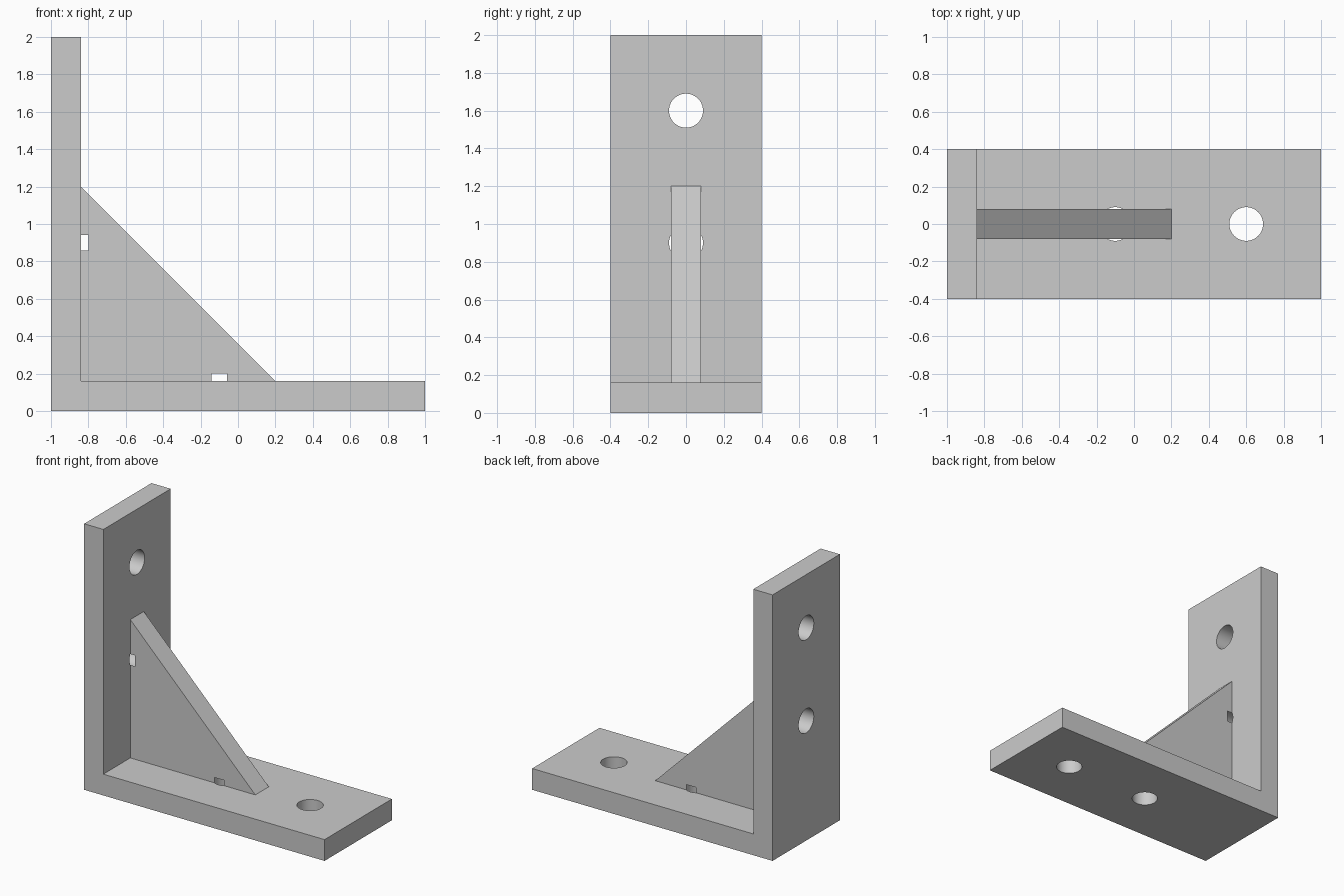
import bpy, bmesh, math
from mathutils import Matrix

cube = bpy.data.objects.get("Cube")
if cube:
    bpy.data.objects.remove(cube, do_unlink=True)

grey = bpy.data.materials.new("plain_grey")
grey.use_nodes = True
GREY = (0.6, 0.6, 0.6, 1)
grey.diffuse_color = GREY
grey.node_tree.nodes["Principled BSDF"].inputs["Base Color"].default_value = GREY


def make_object(name, bm):
    bmesh.ops.recalc_face_normals(bm, faces=bm.faces)
    mesh = bpy.data.meshes.new(name)
    bm.to_mesh(mesh)
    bm.free()
    mesh.materials.append(grey)
    ob = bpy.data.objects.new(name, mesh)
    bpy.context.collection.objects.link(ob)
    return ob


def prism(name, profile, width):
    """Extrude an x-z profile along y, centred on y = 0."""
    bm = bmesh.new()
    face = bm.faces.new([bm.verts.new((x, -width / 2, z)) for x, z in profile])
    side = bmesh.ops.extrude_face_region(bm, geom=[face])["geom"]
    verts = [v for v in side if isinstance(v, bmesh.types.BMVert)]
    bmesh.ops.translate(bm, verts=verts, vec=(0, width, 0))
    return make_object(name, bm)


def drill(name, centre, rotation, depth):
    bm = bmesh.new()
    bmesh.ops.create_cone(bm, cap_ends=True, segments=64, radius1=0.09, radius2=0.09,
                          depth=depth, matrix=Matrix.Translation(centre) @ rotation)
    return make_object(name, bm)


def combine(target, tool, operation):
    """Apply a boolean and discard the tool."""
    mod = target.modifiers.new(tool.name, "BOOLEAN")
    mod.operation, mod.solver, mod.object = operation, "EXACT", tool
    bpy.context.view_layer.objects.active = target
    bpy.ops.object.modifier_apply(modifier=mod.name)
    bpy.data.objects.remove(tool, do_unlink=True)


# L-shaped plates
t = 0.16
bracket = prism("angle_bracket", [(-1, 0), (1, 0), (1, t), (t - 1, t), (t - 1, 2), (-1, 2)], 0.8)

# Triangular rib, sunk into both plates
rib = prism("gusset_rib", [(-0.92, 0.08), (0.28, 0.08), (-0.92, 1.28)], 0.16)
combine(bracket, rib, "UNION")

# Bolt holes in each plate; they also notch the rib by a small depth
upright = Matrix.Identity(4)
sideways = Matrix.Rotation(math.pi / 2, 4, "Y")
for d in (0.6, -0.1):
    combine(bracket, drill("base_hole", (d, 0, 0.08), upright, 0.24), "DIFFERENCE")
    combine(bracket, drill("wall_hole", (-0.92, 0, d + 1), sideways, 0.24), "DIFFERENCE")

# Smooth hole walls, sharp plate edges
bpy.ops.object.select_all(action="DESELECT")
bracket.select_set(True)
bpy.context.view_layer.objects.active = bracket
bpy.ops.object.shade_smooth_by_angle(angle=math.radians(30))
